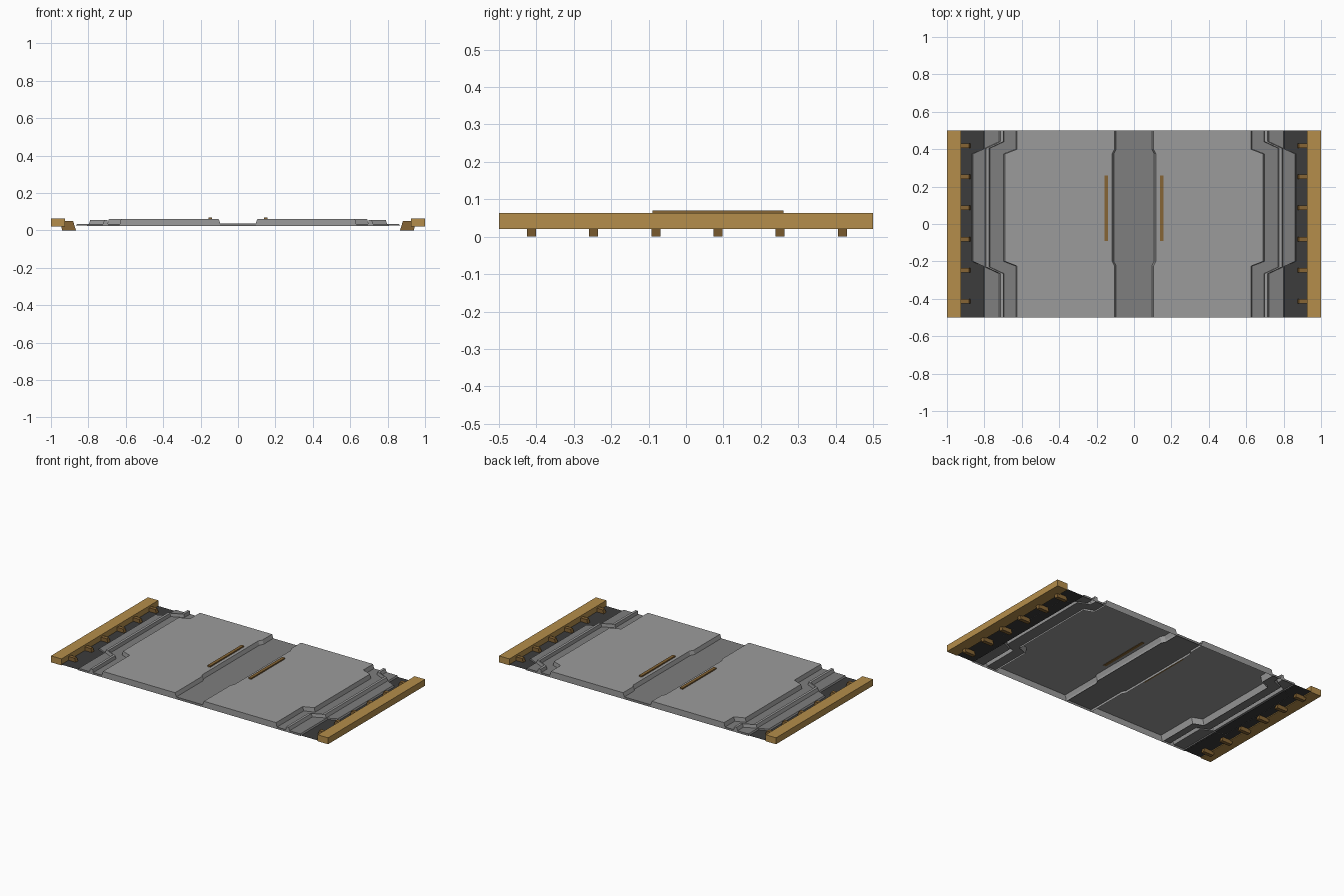
import bpy, bmesh

if "Cube" in bpy.data.objects:
    bpy.data.objects.remove(bpy.data.objects["Cube"])


def material(name, rgb):
    m = bpy.data.materials.new(name)
    m.diffuse_color = (*rgb, 1)
    m.use_nodes = True
    m.node_tree.nodes["Principled BSDF"].inputs["Base Color"].default_value = m.diffuse_color
    return m


LIGHT = material("light_grey", (0.33, 0.33, 0.33))
MID = material("mid_grey", (0.21, 0.21, 0.21))
DARK = material("dark_grey", (0.045, 0.045, 0.045))
GOLD = material("ochre", (0.46, 0.27, 0.07))
BROWN = material("brown", (0.24, 0.13, 0.035))

# y stations where a contour jogs between its end width and middle width
PANEL_JOG = (-0.5, -0.225, -0.2, 0.375, 0.4, 0.5)
RIDGE_JOG = (-0.5, -0.265, -0.23, 0.405, 0.44, 0.5)
BOTTOM = 0.022


def finish(name, bm, mat):
    me = bpy.data.meshes.new(name)
    bm.to_mesh(me)
    bm.free()
    me.materials.append(mat)
    ob = bpy.data.objects.new(name, me)
    bpy.context.collection.objects.link(ob)
    mod = ob.modifiers.new("mirror", 'MIRROR')
    mod.use_axis[0] = True
    return ob


def sheet(name, mat, *strips):
    """Loft strips of contours (x at ends, x in middle, z, jog) along y, capped at both ends."""
    bm = bmesh.new()
    for lines in strips:
        rows = []
        for xe, xm, z, jog in lines:
            xs = (xe, xe, xm, xm, xe, xe)
            rows.append([bm.verts.new((x, y, z)) for x, y in zip(xs, jog)])
        for a, b in zip(rows, rows[1:]):
            for i in range(5):
                bm.faces.new((a[i], b[i], b[i + 1], a[i + 1]))
        for i in (0, 5):
            prof = [r[i] for r in rows]
            for end in (-1, 0):
                v = prof[end]
                if v.co.z > BOTTOM + 1e-4:
                    low = bm.verts.new((v.co.x, v.co.y, BOTTOM))
                    prof = [low] + prof if end == 0 else prof + [low]
            bm.faces.new(prof if i == 5 else prof[::-1])
    return finish(name, bm, mat)


def box(name, mat, x0, x1, y0, y1, z0, z1):
    bm = bmesh.new()
    bmesh.ops.create_cube(bm, size=1)
    for v in bm.verts:
        v.co = (x1 if v.co.x > 0 else x0, y1 if v.co.y > 0 else y0, z1 if v.co.z > 0 else z0)
    return finish(name, bm, mat)


P, R = PANEL_JOG, RIDGE_JOG

# raised floor panels, hollow underneath
sheet("floor_panel", LIGHT, [
    (0.095, 0.108, BOTTOM, P), (0.095, 0.108, 0.037, P), (0.104, 0.117, 0.062, P),
    (0.625, 0.69, 0.062, P), (0.635, 0.70, BOTTOM, P)])

# sunken centre channel
sheet("centre_channel", MID, [(0, 0, 0.037, P), (0.095, 0.108, 0.037, P)])

# lower side steps on either side of the ridge
sheet("side_step", MID,
      [(0.632, 0.697, 0.035, P), (0.695, 0.77, 0.035, R)],
      [(0.722, 0.797, 0.035, R), (0.80, 0.86, 0.035, P), (0.806, 0.867, 0.025, P)])

# narrow raised ridge
sheet("side_ridge", LIGHT, [
    (0.695, 0.77, 0.035, R), (0.699, 0.774, 0.056, R),
    (0.715, 0.79, 0.056, R), (0.722, 0.797, 0.035, R)])

# dark gutter sheet beside the rail
bm = bmesh.new()
bm.faces.new([bm.verts.new((x, y, 0.026)) for x, y in
              ((0.80, -0.5), (0.925, -0.5), (0.925, 0.5), (0.80, 0.5))])
finish("gutter", bm, DARK)

# outer rails and centre grips
box("side_rail", GOLD, 0.925, 1.0, -0.5, 0.5, 0.021, 0.063)
box("centre_grip", BROWN, 0.138, 0.158, -0.09, 0.26, 0.06, 0.07)

# slanted brackets under the rails
PROFILE = ((0.94, 0), (0.945, 0.022), (0.927, 0.022), (0.927, 0.05), (0.882, 0.05), (0.866, 0))
for i in range(6):
    y = -0.413 + i * 0.1662
    bm = bmesh.new()
    f = bm.faces.new([bm.verts.new((x, y - 0.012, z)) for x, z in PROFILE])
    ext = bmesh.ops.extrude_face_region(bm, geom=[f], use_keep_orig=True)
    for v in ext["geom"]:
        if isinstance(v, bmesh.types.BMVert):
            v.co.y += 0.024
    bmesh.ops.recalc_face_normals(bm, faces=bm.faces)
    finish(f"rail_bracket_{i + 1}", bm, BROWN)
